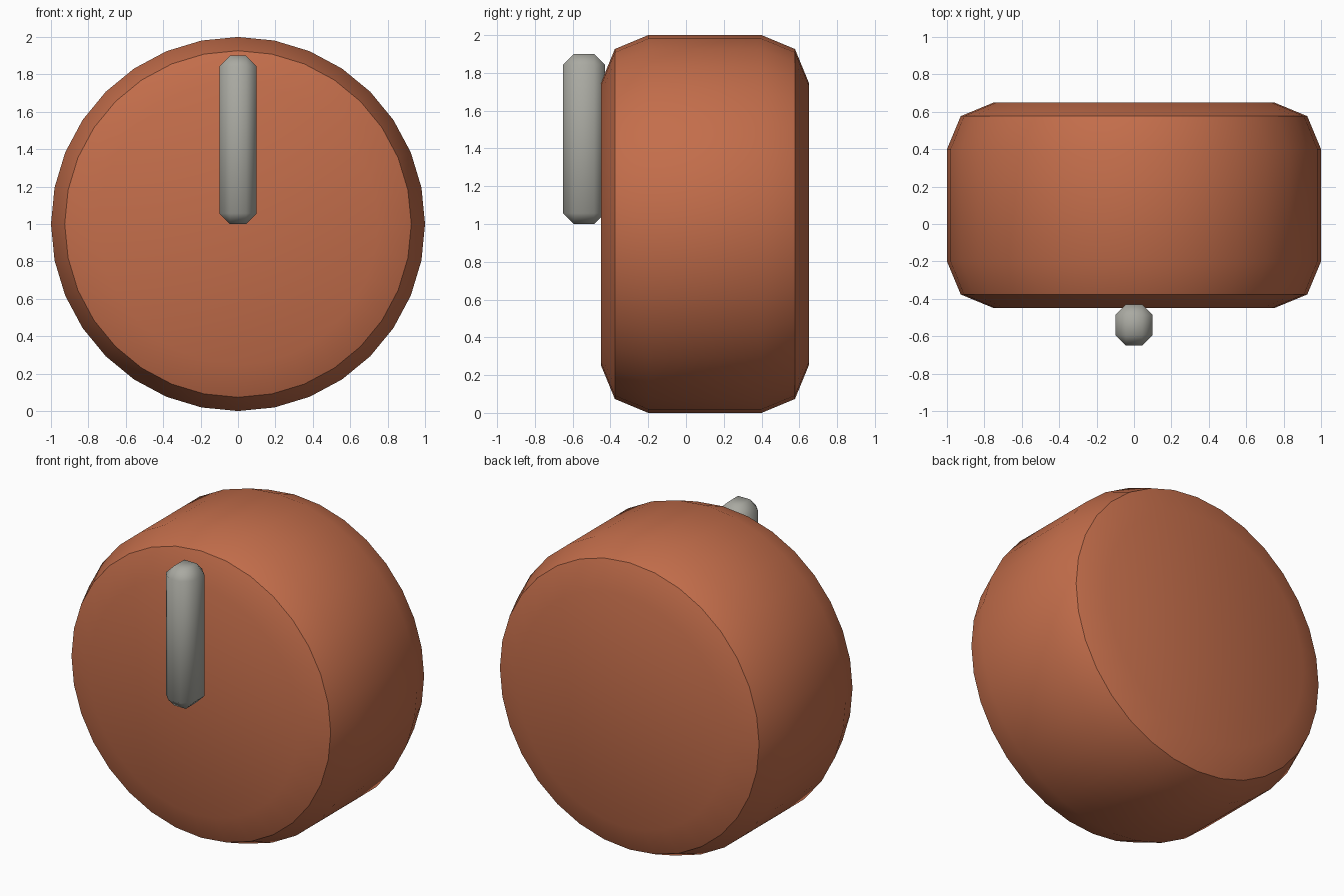
import bpy, bmesh, math
from mathutils import Matrix

cube = bpy.data.objects.get("Cube")
if cube:
    bpy.data.objects.remove(cube, do_unlink=True)


def material(name, rgb):
    m = bpy.data.materials.new(name)
    m.use_nodes = True
    m.diffuse_color = (*rgb, 1)
    m.node_tree.nodes["Principled BSDF"].inputs["Base Color"].default_value = (*rgb, 1)
    return m


def finish(bm, name, mat, location, angle):
    bmesh.ops.recalc_face_normals(bm, faces=bm.faces[:])
    mesh = bpy.data.meshes.new(name)
    bm.to_mesh(mesh)
    bm.free()
    mesh.materials.append(mat)
    ob = bpy.data.objects.new(name, mesh)
    ob.location = location
    bpy.context.collection.objects.link(ob)
    bpy.ops.object.select_all(action="DESELECT")
    ob.select_set(True)
    bpy.context.view_layer.objects.active = ob
    bpy.ops.object.shade_smooth_by_angle(angle=math.radians(angle))
    return ob


terracotta = material("terracotta", (0.55, 0.155, 0.07))
warm_grey = material("warm grey", (0.40, 0.40, 0.36))

# Knob body: drum lying along y with two-step rounded rims
bm = bmesh.new()
bmesh.ops.create_cone(bm, cap_ends=True, segments=32, radius1=1, radius2=1, depth=1.1,
                      matrix=Matrix.Rotation(math.radians(90), 4, "X"))
rims = [e for e in bm.edges if e.calc_face_angle() > 1]
bmesh.ops.bevel(bm, geom=rims, offset=0.25, offset_type="OFFSET", segments=2,
                profile=0.5, affect="EDGES")
finish(bm, "knob_body", terracotta, (0, 0.1, 1), 30)

# Pointer: chamfered bar standing off the front face
bm = bmesh.new()
bmesh.ops.create_cube(bm, size=1, matrix=Matrix.Diagonal((0.2, 0.22, 0.9, 1)))
bmesh.ops.bevel(bm, geom=bm.edges[:], offset=0.057, offset_type="OFFSET", segments=1,
                profile=0.5, affect="EDGES")
finish(bm, "pointer", warm_grey, (0, -0.54, 1.45), 60)
